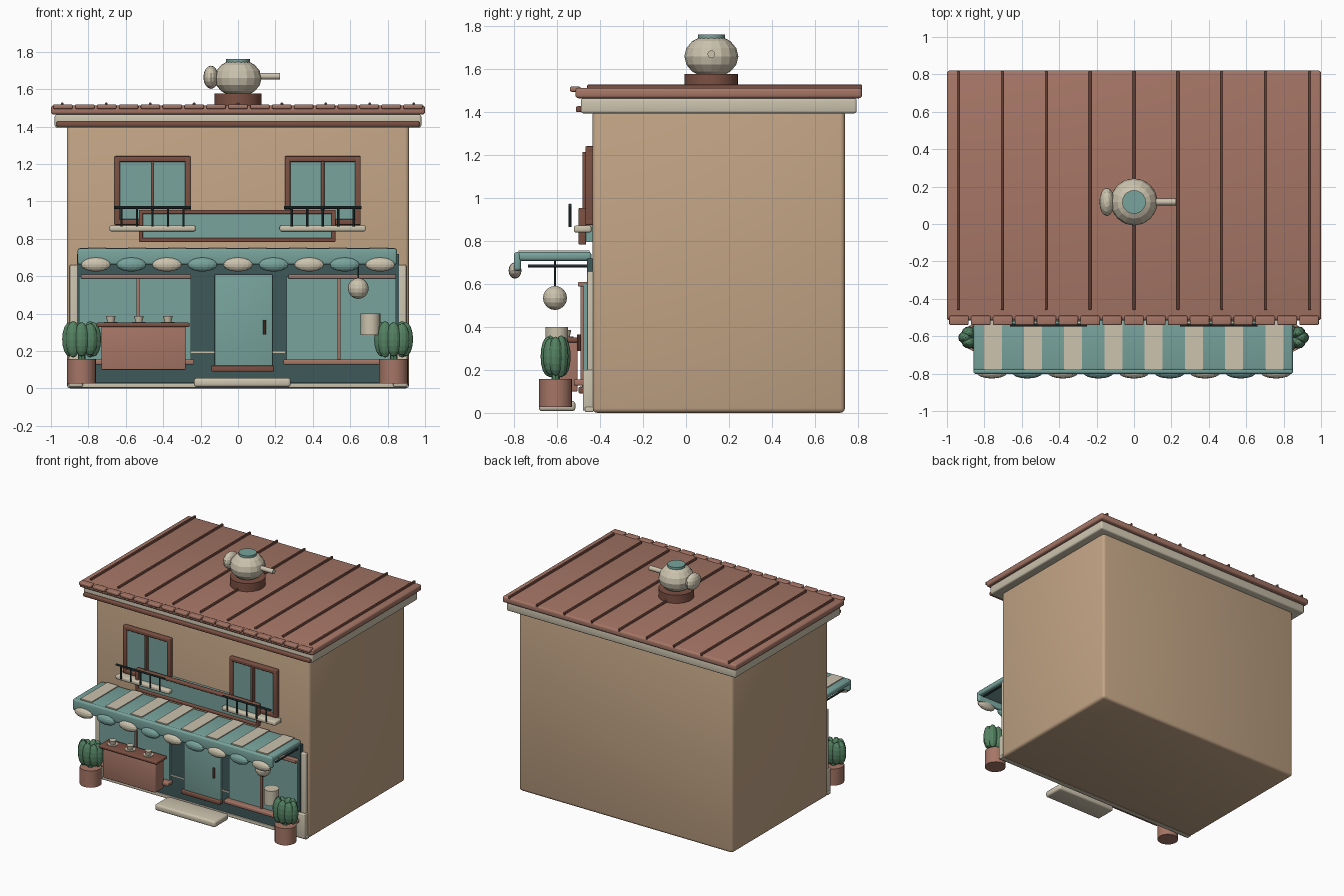
import bpy, bmesh, math
from mathutils import Matrix, Vector

if "Cube" in bpy.data.objects:
    bpy.data.objects.remove(bpy.data.objects["Cube"])


def srgb(r, g, b):
    def lin(c):
        c /= 255
        return c / 12.92 if c <= 0.04045 else ((c + 0.055) / 1.055) ** 2.4
    return (lin(r), lin(g), lin(b), 1)


COLOURS = {
    "tan": (194, 164, 133), "terracotta": (166, 118, 102), "cream": (204, 195, 174),
    "teal": (120, 163, 156), "dark_teal": (62, 88, 90), "brown": (124, 80, 66),
    "green": (84, 130, 98), "charcoal": (44, 62, 62),
}
MATS = {}
for key, rgb in COLOURS.items():
    MATS[key] = bpy.data.materials.new(key)
    MATS[key].diffuse_color = srgb(*rgb)


def finish(name, bm, mat, smooth=False):
    mesh = bpy.data.meshes.new(name)
    bm.to_mesh(mesh)
    bm.free()
    mesh.materials.append(MATS[mat])
    ob = bpy.data.objects.new(name, mesh)
    bpy.context.collection.objects.link(ob)
    if smooth:
        bpy.ops.object.select_all(action="DESELECT")
        ob.select_set(True)
        bpy.context.view_layer.objects.active = ob
        bpy.ops.object.shade_smooth_by_angle(angle=math.radians(40))
    return ob


def box(name, x, y, z, mat, bevel=0.0):
    """Box from (min, max) ranges, with optional rounded edges."""
    bm = bmesh.new()
    size = [r[1] - r[0] for r in (x, y, z)]
    mid = [(r[1] + r[0]) / 2 for r in (x, y, z)]
    bmesh.ops.create_cube(bm, size=1, matrix=Matrix.Translation(mid) @ Matrix.Diagonal((*size, 1)))
    if bevel:
        bmesh.ops.bevel(bm, geom=bm.edges[:], offset=bevel, segments=3, profile=0.5, affect="EDGES")
    return finish(name, bm, mat, bool(bevel))


def rod(name, a, b, r, mat, sides=12, r2=None):
    """Cylinder or cone between two points."""
    a, b = Vector(a), Vector(b)
    bm = bmesh.new()
    m = Matrix.Translation((a + b) / 2) @ (b - a).to_track_quat("Z", "Y").to_matrix().to_4x4()
    bmesh.ops.create_cone(bm, cap_ends=True, segments=sides, radius1=r,
                          radius2=r if r2 is None else r2, depth=(b - a).length, matrix=m)
    return finish(name, bm, mat, True)


def ball(name, c, r, mat, seg=16, rings=8):
    bm = bmesh.new()
    bmesh.ops.create_uvsphere(bm, u_segments=seg, v_segments=rings, radius=1,
                              matrix=Matrix.Translation(c) @ Matrix.Diagonal((*r, 1)))
    return finish(name, bm, mat)


def frame(name, x, y, z, t, mat):
    """Four rounded bars around a rectangle."""
    b = 0.006
    box(name + "_left", (x[0], x[0] + t), y, z, mat, b)
    box(name + "_right", (x[1] - t, x[1]), y, z, mat, b)
    box(name + "_bottom", x, y, (z[0], z[0] + t), mat, b)
    box(name + "_top", x, y, (z[1] - t, z[1]), mat, b)


# Building body, cornice and roof
box("walls", (-0.915, 0.915), (-0.435, 0.74), (0, 1.41), "tan", 0.022)
box("cornice", (-0.98, 0.98), (-0.49, 0.795), (1.395, 1.465), "cream", 0.012)
box("cornice_strip", (-0.97, 0.97), (-0.513, -0.48), (1.40, 1.428), "brown", 0.008)
box("roof", (-1, 1), (-0.515, 0.82), (1.465, 1.513), "terracotta", 0.014)
for i in range(9):
    x = -0.94 + 0.235 * i
    box("roof_seam", (x - 0.007, x + 0.007), (-0.46, 0.82), (1.505, 1.528), "brown", 0.004)
for i in range(17):
    x = -0.936 + 0.117 * i
    box("eave_tile", (x - 0.052, x + 0.052), (-0.54, -0.49), (1.495, 1.519), "terracotta", 0.007)

# Rooftop kettle
KY = 0.118
rod("kettle_base", (0, KY, 1.505), (0, KY, 1.577), 0.125, "brown", 24)
ball("kettle_body", (0, KY, 1.66), (0.126, 0.126, 0.1), "cream")
rod("kettle_lid", (0, KY, 1.735), (0, KY, 1.762), 0.063, "teal", 20)
ball("kettle_handle", (-0.145, KY, 1.664), (0.04, 0.075, 0.062), "cream")
rod("kettle_spout", (0.1, KY, 1.67), (0.225, KY, 1.67), 0.018, "cream", 12)

# Sign panel
box("sign_panel", (-0.52, 0.51), (-0.485, -0.43), (0.795, 0.945), "teal")
frame("sign_frame", (-0.53, 0.522), (-0.5, -0.465), (0.783, 0.955), 0.022, "brown")

# Upper windows with balconies
for cx in (-0.457, 0.453):
    box("upper_glass", (cx - 0.19, cx + 0.19), (-0.455, -0.43), (0.89, 1.225), "teal")
    frame("upper_frame", (cx - 0.203, cx + 0.203), (-0.468, -0.43), (0.875, 1.242), 0.03, "brown")
    box("upper_mullion", (cx - 0.009, cx + 0.009), (-0.482, -0.45), (0.89, 1.215), "brown", 0.003)
    box("balcony_slab", (cx - 0.23, cx + 0.23), (-0.522, -0.44), (0.84, 0.872), "cream", 0.01)
    rod("balcony_rail", (cx - 0.207, -0.54, 0.967), (cx + 0.207, -0.54, 0.967), 0.008, "charcoal", 8)
    for i in range(5):
        x = cx - 0.166 + 0.083 * i
        rod("balcony_post", (x, -0.54, 0.865), (x, -0.54, 0.967), 0.006, "charcoal", 8)

# Shopfront backing, plinth and pilasters
box("shopfront_panel", (-0.86, 0.86), (-0.462, -0.43), (0.03, 0.72), "dark_teal")
box("plinth", (-0.912, 0.912), (-0.47, -0.43), (0.004, 0.028), "cream", 0.005)
for s in (-1, 1):
    box("pilaster", sorted((s * 0.855, s * 0.9)), (-0.46, -0.43), (0.02, 0.66), "cream", 0.006)
    box("pilaster_base", sorted((s * 0.83, s * 0.905)), (-0.48, -0.43), (0.01, 0.2), "cream", 0.006)

# Shop windows
for x0, x1, xm in ((-0.85, -0.25, -0.535), (0.258, 0.845, 0.54)):
    box("shop_glass", (x0, x1), (-0.478, -0.45), (0.14, 0.6), "teal")
    box("shop_header", (x0 + 0.01, x1), (-0.503, -0.46), (0.588, 0.61), "terracotta", 0.005)
    box("shop_sill", (x0 - 0.015, x1 + 0.015), (-0.522, -0.46), (0.128, 0.155), "terracotta", 0.006)
    box("shop_mullion", (xm - 0.009, xm + 0.009), (-0.492, -0.46), (0.15, 0.59), "terracotta", 0.003)

# Door and step
box("door_trim", (-0.25, 0.25), (-0.467, -0.45), (0.19, 0.199), "cream")
box("door", (-0.125, 0.185), (-0.485, -0.44), (0.09, 0.61), "teal", 0.006)
box("door_kick_bar", (-0.142, 0.193), (-0.5, -0.46), (0.09, 0.122), "brown", 0.007)
rod("door_handle", (0.142, -0.5, 0.288), (0.142, -0.5, 0.365), 0.008, "brown", 8)
box("front_step", (-0.235, 0.282), (-0.685, -0.515), (0.008, 0.056), "cream", 0.015)

# Striped awning with scalloped edge
box("awning", (-0.858, 0.85), (-0.785, -0.44), (0.708, 0.75), "teal", 0.014)
box("awning_valance", (-0.858, 0.85), (-0.802, -0.768), (0.662, 0.748), "teal", 0.013)
for i in range(8):
    x = -0.755 + 0.215 * i
    box("awning_stripe", (x - 0.048, x + 0.048), (-0.78, -0.45), (0.748, 0.757), "cream")
for i in range(9):
    ball("awning_scallop", (-0.76 + 0.19 * i, -0.796, 0.663), (0.08, 0.03, 0.038),
         "teal" if i % 2 else "cream")
for x in (-0.835, 0.835):
    rod("awning_bracket", (x, -0.735, 0.685), (x, -0.44, 0.685), 0.007, "charcoal", 8)

# Hanging lantern
rod("lantern_cord", (0.643, -0.61, 0.58), (0.643, -0.61, 0.715), 0.004, "charcoal", 8)
ball("lantern", (0.643, -0.61, 0.535), (0.056, 0.056, 0.056), "cream")

# Counter with cups
box("counter", (-0.73, -0.28), (-0.61, -0.505), (0.1, 0.335), "terracotta", 0.006)
box("counter_top", (-0.757, -0.258), (-0.625, -0.497), (0.328, 0.352), "brown", 0.008)
for x in (-0.68, -0.53, -0.375):
    rod("saucer", (x, -0.56, 0.35), (x, -0.56, 0.356), 0.036, "cream", 16)
    rod("cup", (x, -0.56, 0.355), (x, -0.56, 0.387), 0.019, "cream", 14, 0.026)

# Cream canister beside the right plant
rod("canister", (0.708, -0.602, 0.285), (0.708, -0.602, 0.4), 0.053, "cream", 20)

# Potted plants
for cx in (-0.836, 0.832):
    rod("plant_pot", (cx, -0.607, 0.028), (cx, -0.607, 0.157), 0.077, "terracotta", 20)
    rod("plant_stem", (cx, -0.607, 0.15), (cx, -0.607, 0.25), 0.02, "green", 8)
    for i in range(8):
        a = math.tau * i / 8
        ball("plant_lobe", (cx + 0.064 * math.cos(a), -0.607 + 0.036 * math.sin(a), 0.263),
             (0.04, 0.034, 0.092 + 0.006 * math.sin(a * 2)), "green", 12, 8)

for m in bpy.data.materials:
    if m.users and not m.is_grease_pencil:
        m.use_nodes = True
        m.node_tree.nodes["Principled BSDF"].inputs["Base Color"].default_value = m.diffuse_color
